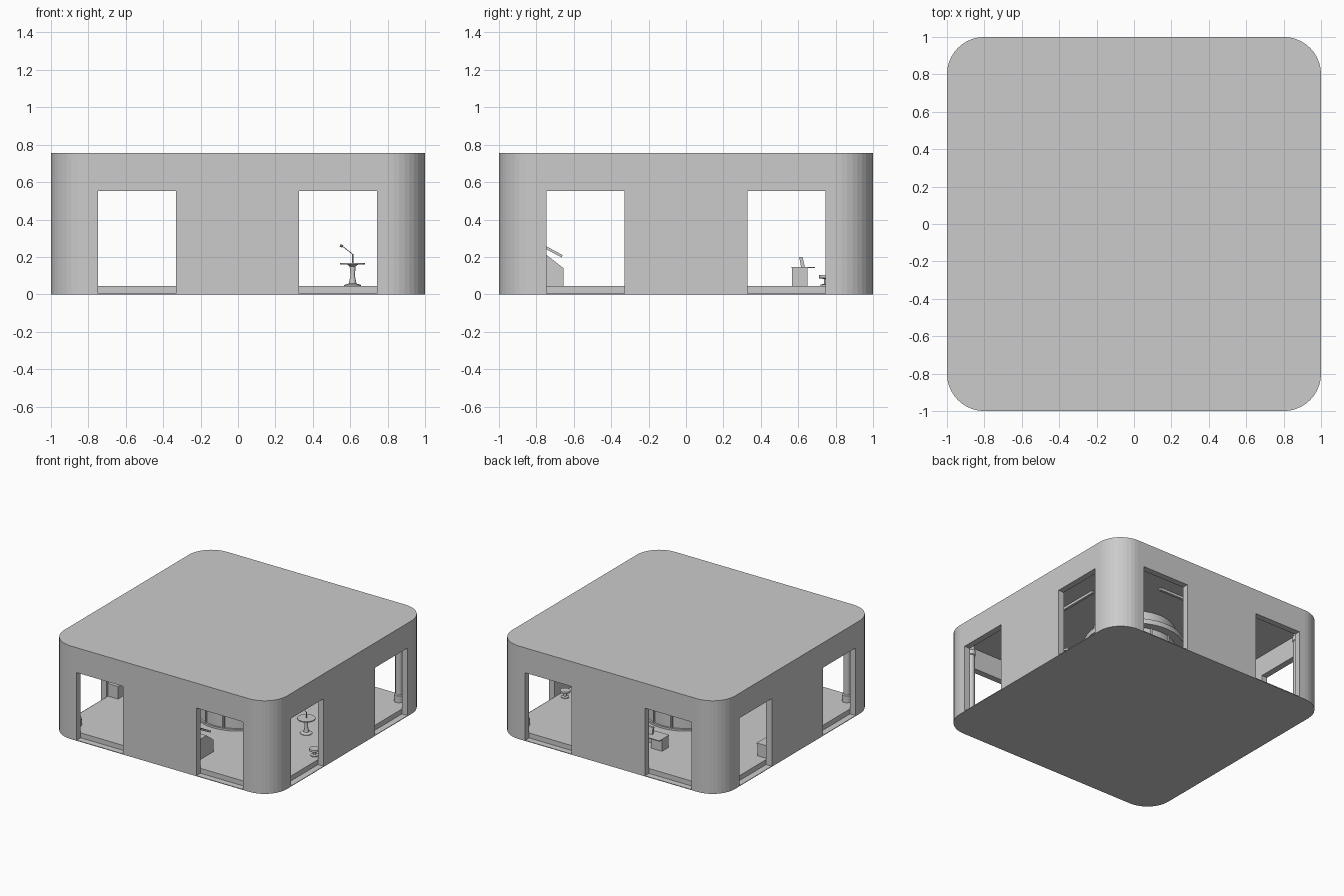
import bpy, bmesh
from math import cos, sin, pi
from mathutils import Vector

if "Cube" in bpy.data.objects:
    bpy.data.objects.remove(bpy.data.objects["Cube"])


def prism(name, pts, lo, hi, axis='z'):
    """Extrude a 2D outline along z, or a (y, z) outline along x."""
    bm = bmesh.new()
    put = (lambda p, h: (p[0], p[1], h)) if axis == 'z' else (lambda p, h: (h, p[0], p[1]))
    face = bm.faces.new([bm.verts.new(put(p, lo)) for p in pts])
    ext = bmesh.ops.extrude_face_region(bm, geom=[face])['geom']
    move = Vector((0, 0, hi - lo)) if axis == 'z' else Vector((hi - lo, 0, 0))
    bmesh.ops.translate(bm, vec=move, verts=[v for v in ext if isinstance(v, bmesh.types.BMVert)])
    bmesh.ops.recalc_face_normals(bm, faces=bm.faces)
    return finish(name, bm)


def finish(name, bm, smooth=False):
    mesh = bpy.data.meshes.new(name)
    bm.to_mesh(mesh)
    bm.free()
    ob = bpy.data.objects.new(name, mesh)
    bpy.context.collection.objects.link(ob)
    if smooth:
        bpy.ops.object.select_all(action='DESELECT')
        ob.select_set(True)
        bpy.context.view_layer.objects.active = ob
        bpy.ops.object.shade_smooth_by_angle()
    return ob


def rounded_square(h, r, n=10):
    pts = []
    for k, (sx, sy) in enumerate([(1, 1), (-1, 1), (-1, -1), (1, -1)]):
        for i in range(n + 1):
            a = (k + i / n) * pi / 2
            pts.append((sx * (h - r) + r * cos(a), sy * (h - r) + r * sin(a)))
    return pts


def box(name, x0, x1, y0, y1, z0, z1):
    return prism(name, [(x0, y0), (x1, y0), (x1, y1), (x0, y1)], z0, z1)


def lathe(name, x, y, profile, n=24):
    """Turn an (r, z) profile around a vertical axis at x, y."""
    bm = bmesh.new()
    rings = [[bm.verts.new((x + r * cos(2 * pi * i / n), y + r * sin(2 * pi * i / n), z))
              for i in range(n)] for r, z in profile]
    for a, b in zip(rings, rings[1:]):
        for i in range(n):
            j = (i + 1) % n
            bm.faces.new((a[i], a[j], b[j], b[i]))
    bm.faces.new(rings[0][::-1])
    bm.faces.new(rings[-1])
    return finish(name, bm, True)


def rod(name, a, b, r, n=10):
    a, b = Vector(a), Vector(b)
    bm = bmesh.new()
    bmesh.ops.create_cone(bm, cap_ends=True, segments=n, radius1=r, radius2=r, depth=(b - a).length)
    ob = finish(name, bm, True)
    ob.rotation_euler = (b - a).to_track_quat('Z', 'Y').to_euler()
    ob.location = (a + b) / 2
    return ob


# building shell, hollowed and pierced by eight openings
shell = prism("building_shell", rounded_square(1, .2), 0, .755)
cutters = [prism("cavity_cutter", rounded_square(.95, .15), .006, .72)]
for c in (-.54, .535):
    cutters.append(box("opening_cutter", c - .208, c + .208, -1.2, 1.2, .005, .553))
    cutters.append(box("opening_cutter", -1.2, 1.2, c - .206, c + .21, .005, .553))
for c in cutters:
    mod = shell.modifiers.new("cut", 'BOOLEAN')
    mod.operation, mod.object, mod.solver = 'DIFFERENCE', c, 'EXACT'
bpy.context.view_layer.update()
cut_mesh = bpy.data.meshes.new_from_object(
    shell.evaluated_get(bpy.context.evaluated_depsgraph_get()))
shell.modifiers.clear()
shell.data = cut_mesh
for c in cutters:
    bpy.data.objects.remove(c)

# raised floor
prism("floor", rounded_square(.949, .149), .004, .045)

# central round core with panel ribs and a cornice
lathe("core", 0, 0, [(.32, .045), (.32, .06), (.305, .06), (.305, .719)], 48)
lathe("core_cornice", 0, 0, [(.33, .58), (.37, .58), (.37, .62), (.33, .62)], 48)
for i in range(12):
    a = 2 * pi * (i + .5) / 12
    rod("core_rib", (.306 * cos(a), .306 * sin(a), .045), (.306 * cos(a), .306 * sin(a), .58), .008, 6)

# corner columns with wider feet and collars
for sx in (-1, 1):
    for sy in (-1, 1):
        lathe("corner_column", .85 * sx, .85 * sy,
              [(.036, .045), (.036, .1), (.027, .105), (.027, .57), (.034, .575),
               (.034, .61), (.027, .615), (.027, .72)])

# ceiling light bars
for s in (-1, 1):
    box("light_bar", s * .62 - .01, s * .62 + .01, -.27, .27, .695, .715)
    box("light_bar", -.27, .27, s * .62 - .01, s * .62 + .01, .695, .715)

# round pedestal table with a desk lamp
lathe("pedestal_table", .613, 0,
      [(.045, .045), (.045, .05), (.02, .058), (.012, .1), (.016, .15), (.03, .16),
       (.067, .16), (.067, .168), (.01, .168)], 32)
rod("lamp_stem", (.613, 0, .167), (.613, 0, .215), .004)
rod("lamp_arm", (.615, 0, .213), (.552, 0, .262), .002)
rod("lamp_head", (.546, 0, .262), (.56, 0, .256), .007)

# stools
for x, y in ((.885, -.285), (.885, .285), (-.1, .75), (.1, .75)):
    lathe("stool", x, y, [(.03, .045), (.03, .052), (.012, .056), (.012, .082),
                          (.038, .086), (.04, .093), (.038, .102)])

# sloped display console with raised lid
prism("display_console", [(-.655, .045), (-.655, .14), (-.745, .21), (-.83, .21), (-.83, .045)],
      -.24, .24, 'x')
prism("console_lid", [(-.665, .197), (-.66, .21), (-.79, .28), (-.795, .267)], -.22, .22, 'x')

# desk with side cabinets, top and laptop
for s in (-1, 1):
    box("desk_cabinet", min(s * .14, s * .24), max(s * .14, s * .24), .567, .65, .045, .14)
box("desk_back", -.14, .14, .567, .577, .045, .14)
box("desk_top", -.245, .245, .565, .69, .14, .147)
for x in (-.1, .1):
    prism("screen", [(.615, .147), (.635, .147), (.623, .2), (.605, .2)], x - .04, x + .04, 'x')

# low cabinet along the left wall
box("wall_cabinet", -.95, -.86, -.31, .31, .045, .14)
box("wall_cabinet_top", -.95, -.855, -.315, .315, .14, .15)
